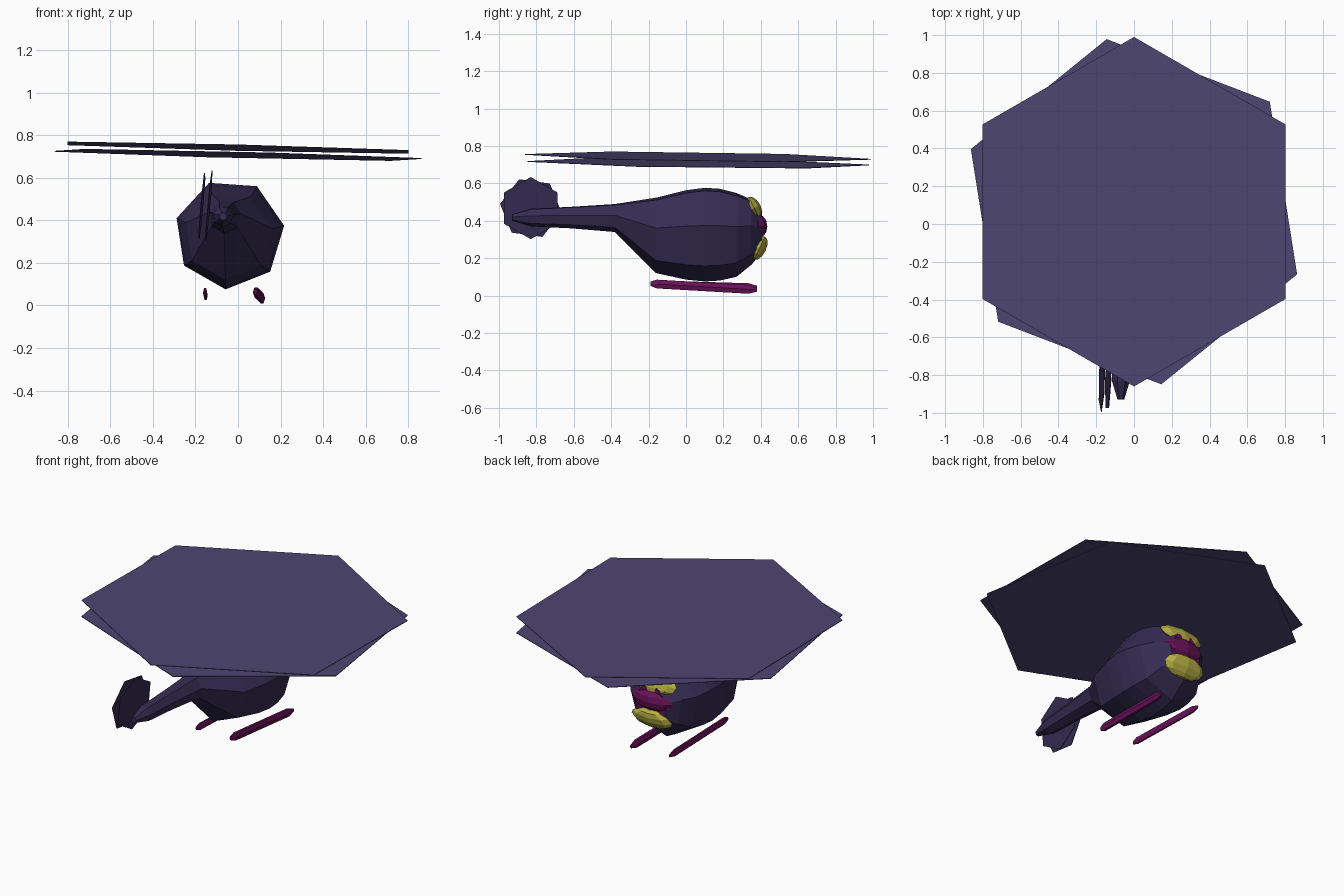
import bpy, bmesh
from math import sin, cos, radians, pi
from mathutils import Vector

if "Cube" in bpy.data.objects:
    bpy.data.objects.remove(bpy.data.objects["Cube"])


def material(name, rgb):
    m = bpy.data.materials.new(name)
    m.diffuse_color = (*rgb, 1)
    m.use_nodes = True
    m.node_tree.nodes["Principled BSDF"].inputs["Base Color"].default_value = m.diffuse_color
    return m


NAVY = material("navy", (0.035, 0.025, 0.085))
INDIGO = material("indigo", (0.075, 0.06, 0.17))
MAGENTA = material("magenta", (0.14, 0.006, 0.10))
YELLOW = material("yellow", (0.50, 0.45, 0.06))


def make(name, bm, *mats):
    bmesh.ops.recalc_face_normals(bm, faces=bm.faces)
    me = bpy.data.meshes.new(name)
    bm.to_mesh(me)
    bm.free()
    ob = bpy.data.objects.new(name, me)
    bpy.context.collection.objects.link(ob)
    for m in mats:
        me.materials.append(m)
    return ob


def loft(name, rings, mats, last_mat=0):
    """Skin a list of point rings and cap both ends."""
    bm = bmesh.new()
    loops = [[bm.verts.new(p) for p in ring] for ring in rings]
    n = len(loops[0])
    for a, b in zip(loops, loops[1:]):
        for i in range(n):
            j = (i + 1) % n
            bm.faces.new((a[i], a[j], b[j], b[i]))
    bm.faces.new(loops[0])
    bm.faces.new(loops[-1]).material_index = last_mat
    return make(name, bm, *mats)


# Seven-sided cabin tapering into the tail boom: y, top, bottom, centre x
profile = [(-0.93, 0.435, 0.40, -0.07), (-0.83, 0.465, 0.37, -0.07),
           (-0.62, 0.475, 0.36, -0.065), (-0.38, 0.49, 0.34, -0.06),
           (-0.16, 0.525, 0.12, -0.045), (0.0, 0.565, 0.085, -0.04),
           (0.10, 0.578, 0.075, -0.04), (0.18, 0.573, 0.08, -0.04),
           (0.27, 0.55, 0.10, -0.04), (0.35, 0.515, 0.165, -0.04),
           (0.405, 0.455, 0.23, -0.04)]
rings = []
for y, top, bottom, cx in profile:
    r = (top - bottom) / 1.935
    angles = [radians(-94 + k * 360 / 7) for k in range(7)]
    rings.append([(cx + r * cos(a), y, bottom + r + r * sin(a)) for a in angles])
loft("cabin_and_tail_boom", rings, (NAVY, MAGENTA), 1)


# Rotor discs: pairs of thin hexagons turned a little against each other
def hex_disc(name, centre, u, v, radius, phase, mat, thick=0.004):
    c, u, v = Vector(centre), Vector(u), Vector(v)
    n = u.cross(v).normalized() * thick / 2
    pts = [c + radius * (cos(a) * u + sin(a) * v)
           for a in (radians(phase + 60 * k) for k in range(6))]
    loft(name, [[p - n for p in pts], [p + n for p in pts]], (mat,))


for tag, z, phase in (("upper", 0.742, 90), ("lower", 0.708, 99)):
    hex_disc("main_rotor_" + tag, (0, 0.065, z), (1, 0, -0.025),
             (0, 1, -0.014), 0.925, phase, INDIGO)
for tag, x, phase in (("right", -0.137, 90), ("left", -0.170, 112)):
    hex_disc("tail_rotor_" + tag, (x, -0.83, 0.468), (0.03, 1, 0),
             (0.09, 0, 1), 0.166, phase, NAVY)


# Landing skids: hexagonal bars with tapered ends
def skid(name, start, end, rx, rz):
    a, b = Vector(start), Vector(end)
    bars = []
    for t, s in ((0, 0.5), (0.06, 1), (0.92, 1), (1, 0.4)):
        c = a.lerp(b, t)
        bars.append([c + Vector((s * rx * cos(k * pi / 3), 0, s * rz * sin(k * pi / 3)))
                     for k in range(6)])
    loft(name, bars, (MAGENTA,))


skid("right_skid", (0.083, -0.19, 0.064), (0.115, 0.38, 0.031), 0.015, 0.027)
skid("left_skid", (-0.155, -0.19, 0.062), (-0.152, 0.38, 0.045), 0.010, 0.023)


# Nose windows: faceted pads, yellow above and below a magenta band
def pad(name, loc, size, tilt, mat):
    bm = bmesh.new()
    bmesh.ops.create_uvsphere(bm, u_segments=8, v_segments=6, radius=1)
    ob = make(name, bm, mat)
    ob.location, ob.scale = loc, size
    ob.rotation_euler = (radians(tilt), 0, 0)


pad("upper_window", (-0.04, 0.365, 0.468), (0.15, 0.036, 0.066), 27, YELLOW)
pad("lower_window", (-0.04, 0.393, 0.255), (0.14, 0.036, 0.068), -25, YELLOW)
pad("nose_band", (-0.04, 0.385, 0.37), (0.14, 0.05, 0.065), 0, MAGENTA)
